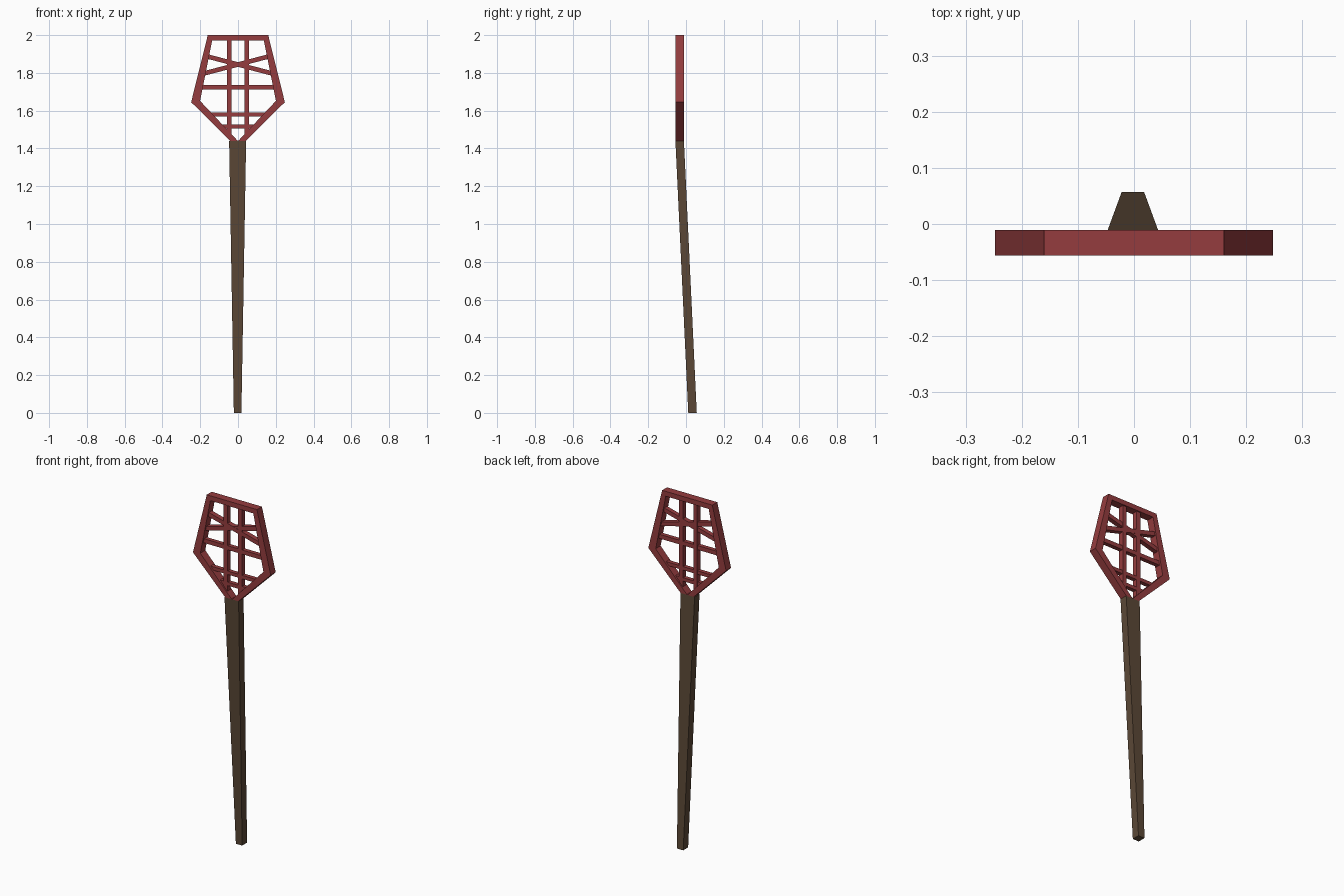
import bpy
import bmesh
import math

if "Cube" in bpy.data.objects:
    bpy.data.objects.remove(bpy.data.objects["Cube"])


def material(name, color):
    m = bpy.data.materials.new(name)
    m.diffuse_color = (*color, 1)
    m.use_nodes = True
    m.node_tree.nodes["Principled BSDF"].inputs["Base Color"].default_value = m.diffuse_color
    return m


RED = material("dull red", (0.30, 0.046, 0.049))
BROWN = material("dark brown wood", (0.105, 0.064, 0.037))
Y_FRONT, Y_BACK = -0.056, -0.011
Y_MID = (Y_FRONT + Y_BACK) / 2


def loft(name, rings, mat, closed=False):
    """Join equal-sized point rings with quads; cap the ends or close the loop."""
    bm = bmesh.new()
    vs = [[bm.verts.new(p) for p in r] for r in rings]
    n = len(vs[0])
    for k in range(len(vs) if closed else len(vs) - 1):
        a, b = vs[k], vs[(k + 1) % len(vs)]
        for i in range(n):
            j = (i + 1) % n
            bm.faces.new((a[i], a[j], b[j], b[i]))
    if not closed:
        bm.faces.new(vs[0])
        bm.faces.new(vs[-1])
    bmesh.ops.recalc_face_normals(bm, faces=bm.faces)
    me = bpy.data.meshes.new(name)
    bm.to_mesh(me)
    bm.free()
    me.materials.append(mat)
    ob = bpy.data.objects.new(name, me)
    bpy.context.collection.objects.link(ob)
    return ob


def bar(name, p, q, width, depth):
    """Flat strip of the lattice between two (x, z) points."""
    dx, dz = q[0] - p[0], q[1] - p[1]
    length = math.hypot(dx, dz)
    nx, nz = -dz / length * width / 2, dx / length * width / 2
    rings = [[(x + s * nx, Y_MID + t * depth / 2, z + s * nz)
              for s, t in ((-1, -1), (1, -1), (1, 1), (-1, 1))]
             for x, z in (p, q)]
    return loft(name, rings, RED)


# Tapered, leaning handle
def section(z, half, y0, y1):
    return [(x - 0.002, y, z) for x, y in
            ((-half, y0), (half, y0), (half, y1), (-half, y1))]


loft("handle", [section(0, 0.02, 0.012, 0.057),
                section(1.44, 0.045, Y_FRONT, Y_BACK)], BROWN)

# Head frame: square-section ring following the outline
outer = [(0.16, 2.0), (0.248, 1.645), (0.042, 1.44)]
inner = [(0.137, 1.972), (0.201, 1.652), (0.003, 1.442)]
outer += [(-x, z) for x, z in reversed(outer)]
inner += [(-x, z) for x, z in reversed(inner)]
loft("head_frame", [[(ox, Y_FRONT, oz), (ox, Y_BACK, oz), (ix, Y_BACK, iz), (ix, Y_FRONT, iz)]
                    for (ox, oz), (ix, iz) in zip(outer, inner)], RED, closed=True)

# Lattice uprights and crossed diagonals
for side, s, depth in (("left", -1, 0.028), ("right", 1, 0.026)):
    bar(f"upright_{side}", (s * 0.046, 1.472), (s * 0.046, 1.985), 0.025, 0.030)
    bar(f"diagonal_{side}", (-s * 0.188, 1.795), (s * 0.17, 1.889), 0.024, depth)

# Lattice cross bars
for i, (z, half, w) in enumerate(((1.724, 0.205, 0.024), (1.58, 0.16, 0.02), (1.516, 0.097, 0.02))):
    bar(f"cross_bar_{i + 1}", (-half, z), (half, z), w, 0.024)
